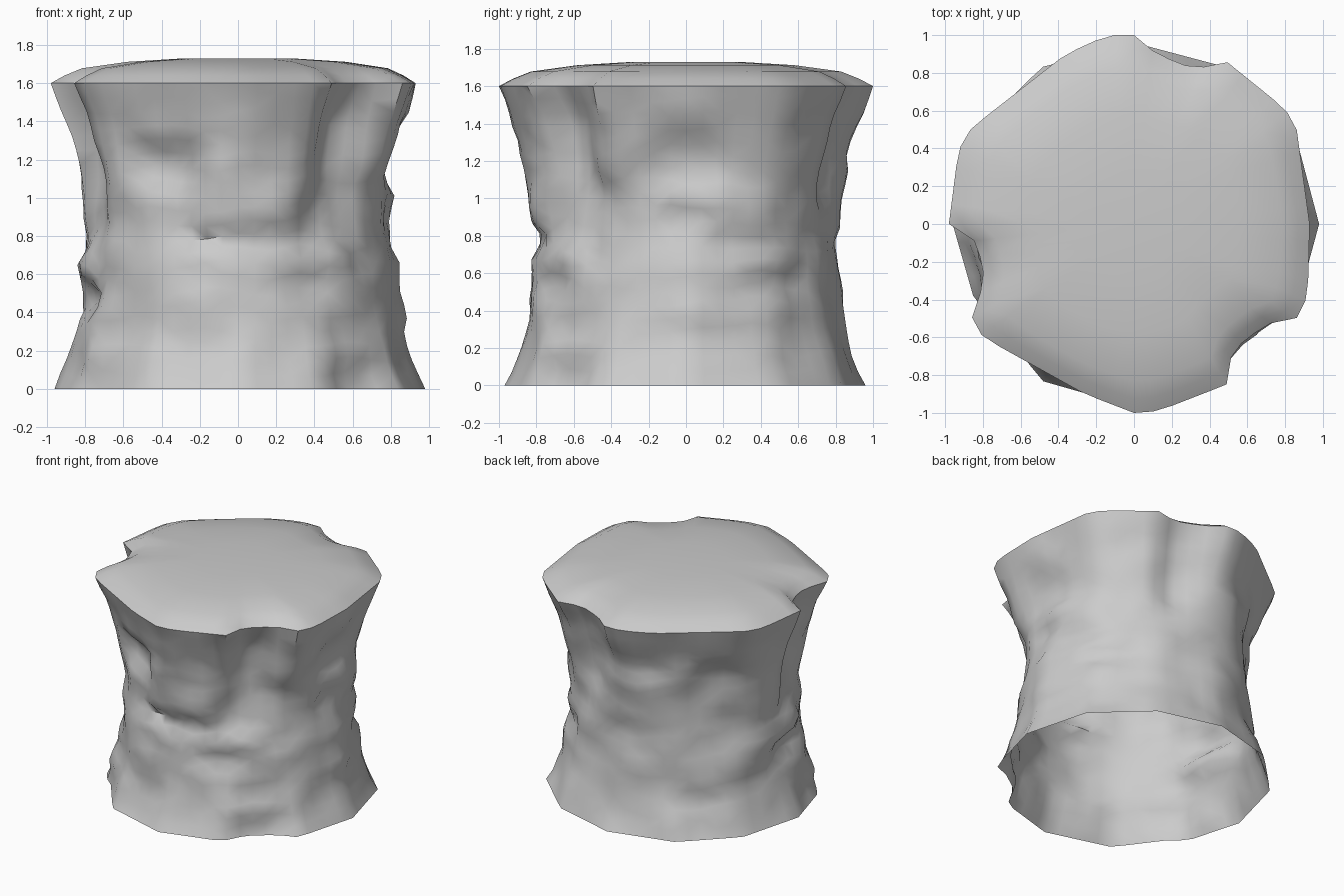
import bpy, bmesh, math
from mathutils import Vector, noise

if "Cube" in bpy.data.objects:
    bpy.data.objects.remove(bpy.data.objects["Cube"])

SEGS = 60

# Rim and foot outlines (x, y), anticlockwise
TOP = [(.93, 0), (.86, .51), (.8, .61), (.49, .86), (.32, .82), (.12, .9), (0, 1), (-.14, 1),
       (-.36, .9), (-.86, .51), (-.93, .39), (-.98, 0), (-.83, -.1), (-.79, -.3), (-.86, -.49),
       (-.8, -.6), (-.26, -.9), (0, -1), (.13, -.99), (.49, -.85), (.52, -.67), (.7, -.53),
       (.86, -.5), (.92, -.38)]
BASE = [(.98, 0), (.85, .49), (.49, .83), (.0, .96), (-.49, .83), (-.83, .49), (-.96, 0),
        (-.84, -.42), (-.72, -.52), (-.49, -.83), (0, -.97), (.45, -.84), (.54, -.66),
        (.72, -.53), (.85, -.48)]
# Waist scale by height
WAIST = [(0, 1), (.1, .95), (.3, .885), (.5, .84), (.7, .83), (.85, .815), (1, .83),
         (1.2, .86), (1.4, .925), (1.6, 1)]
# Carved features: angle, z low, z high, half width, depth
FEATURES = [
    (308, .75, 1.75, 11, -.06), (197, .8, 1.75, 12, -.04), (70, 1.0, 1.6, 8, -.03),
    (138, .6, 1.3, 10, -.03), (275, .8, 1.25, 17, .04), (243, 1.05, 1.28, 13, -.06),
    (262, .42, .75, 20, .025), (270, .74, .82, 18, -.05), (295, .5, .6, 12, -.04),
    (255, .2, .26, 10, -.03), (188, .4, .55, 14, -.06), (184, .6, .7, 14, .03),
    (20, .8, 1.05, 16, .03), (0, 1.08, 1.3, 13, -.04), (15, .35, .7, 20, .03),
    (0, .85, .95, 8, -.03), (38, .5, .6, 12, -.05), (18, .2, .28, 12, -.03),
    (328, .62, 1.1, 10, -.03), (358, 1.42, 1.57, 10, .03), (105, .8, 1.2, 16, .025),
    (110, .45, .72, 18, .02), (165, .82, 1.1, 16, .02), (160, .4, .65, 16, .02),
    (130, .2, .3, 12, -.03), (312, .1, .25, 10, .05), (215, .1, .25, 8, .03)]


def outline_radius(pts, ang):
    """Distance from the axis to a closed outline along an angle."""
    d = Vector((math.cos(ang), math.sin(ang)))
    best = 0
    for a, b in zip(pts, pts[1:] + pts[:1]):
        a, b = Vector(a), Vector(b)
        e = b - a
        det = d.x * e.y - d.y * e.x
        if abs(det) < 1e-9:
            continue
        t = (a.x * e.y - a.y * e.x) / det
        s = (a.x * d.y - a.y * d.x) / det
        if t > 0 and -1e-6 <= s <= 1.000001:
            best = max(best, t)
    return best


def lerp_table(table, z):
    for (z0, v0), (z1, v1) in zip(table, table[1:]):
        if z <= z1 + 1e-6:
            return v0 + (v1 - v0) * (z - z0) / (z1 - z0)
    return table[-1][1]


def step(x):
    x = min(1, max(0, x))
    return x * x * (3 - 2 * x)


def wall_radius(ang, z):
    top_mix = step((z - .7) / .9)
    base_mix = step((.6 - z) / .6)
    r = (top_mix * outline_radius(TOP, ang) + base_mix * outline_radius(BASE, ang)
         + (1 - top_mix - base_mix) * .97) * lerp_table(WAIST, z)
    fade = max(0, min(1, (1.6 - z) / .2, z / .1))
    deg = math.degrees(ang)
    for a, lo, hi, half, depth in FEATURES:
        off = abs((deg - a + 180) % 360 - 180)
        side = step(1.6 - off / half)
        up = step((z - lo) / .08 + .5) * step((hi - z) / .08 + .5)
        r += depth * side * up * fade
    p = Vector((math.cos(ang) * 3.6, math.sin(ang) * 3.6, z * 4.5))
    return r + .03 * noise.noise(p) * fade


# Rock wall, open underneath; rows wander a little so the chips run at angles
bm = bmesh.new()
angles = [2 * math.pi * i / SEGS for i in range(SEGS)]
rings = []
for k in range(23):
    ring = []
    for a in angles:
        z = k * 1.6 / 22
        if 0 < k < 22:
            z += .06 * noise.noise(Vector((math.cos(a) * 3, math.sin(a) * 3, z * 2 + 7)))
        r = wall_radius(a, z)
        ring.append(bm.verts.new((r * math.cos(a), r * math.sin(a), z)))
    rings.append(ring)
# Gently domed top
for s, z, mix in ((.93, 1.64, .9), (.84, 1.678, .75), (.6, 1.712, .4), (.3, 1.73, 0)):
    rings.append([bm.verts.new((r * math.cos(a), r * math.sin(a), z))
                  for a in angles for r in [s * (mix * outline_radius(TOP, a) + (1 - mix) * .95)]])
for low, high in zip(rings, rings[1:]):
    for i in range(SEGS):
        j = (i + 1) % SEGS
        bm.faces.new((low[i], low[j], high[j], high[i]))
bm.faces.new(rings[-1])
bmesh.ops.triangulate(bm, faces=bm.faces[:])

mesh = bpy.data.meshes.new("rock_pedestal")
bm.to_mesh(mesh)
bm.free()
rock = bpy.data.objects.new("rock_pedestal", mesh)
bpy.context.collection.objects.link(rock)
bpy.context.view_layer.objects.active = rock
rock.select_set(True)
bpy.ops.object.shade_smooth_by_angle(angle=math.radians(50))
